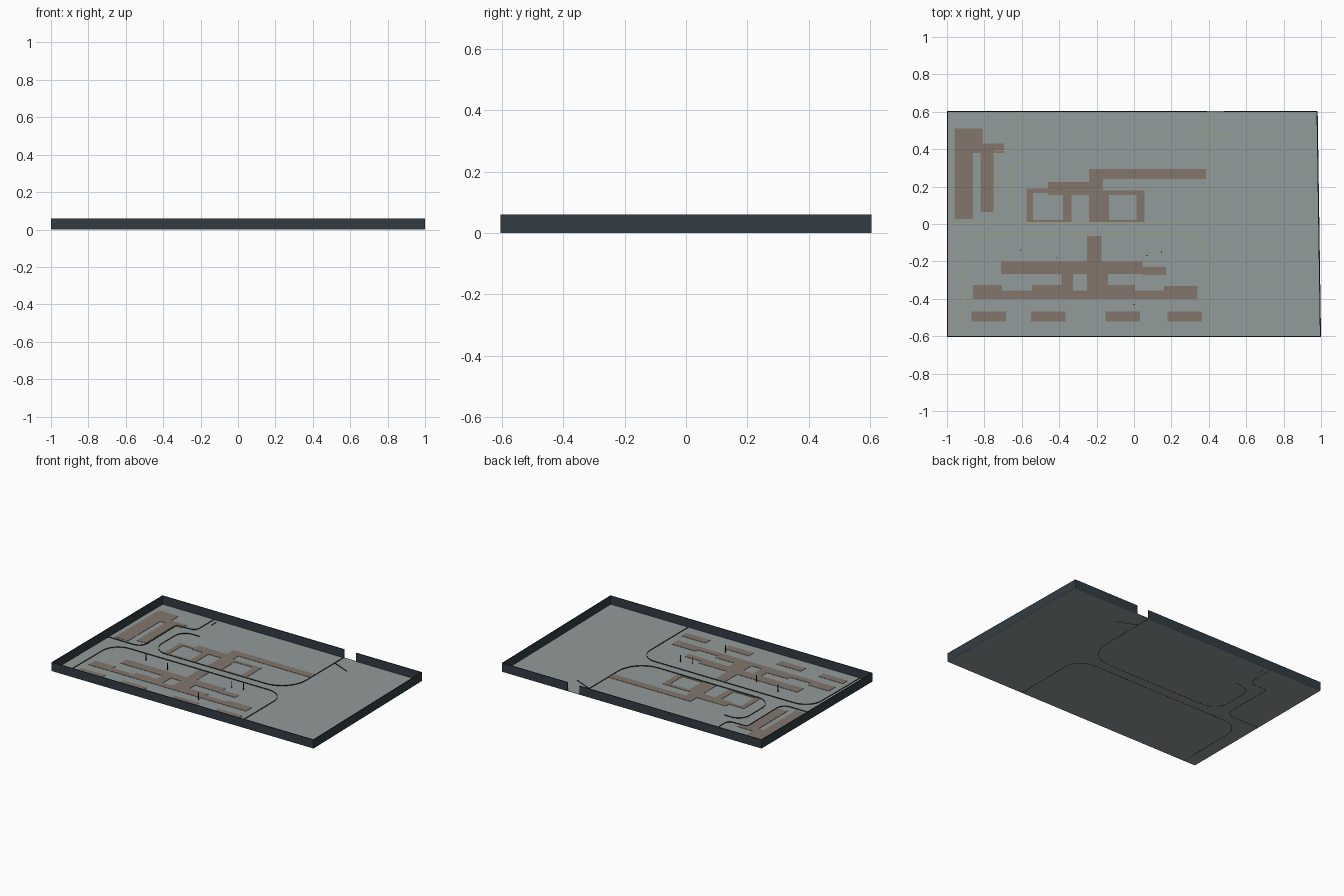
import bpy, bmesh, math
from mathutils import Vector

if "Cube" in bpy.data.objects:
    bpy.data.objects.remove(bpy.data.objects["Cube"])


def mat(name, rgb):
    m = bpy.data.materials.new(name)
    m.diffuse_color = (*rgb, 1)
    m.use_nodes = True
    m.node_tree.nodes["Principled BSDF"].inputs["Base Color"].default_value = m.diffuse_color
    return m


FLOOR = mat("concrete grey", (0.29, 0.325, 0.325))
PATH = mat("paving brown", (0.225, 0.183, 0.152))
WALL = mat("dark slate", (0.032, 0.045, 0.057))
CURB = mat("curb black", (0.012, 0.014, 0.014))
YELLOW = mat("curb yellow", (0.40, 0.37, 0.12))


def finish(name, bm, mats):
    me = bpy.data.meshes.new(name)
    bmesh.ops.recalc_face_normals(bm, faces=bm.faces)
    bm.to_mesh(me)
    bm.free()
    for m in mats:
        me.materials.append(m)
    ob = bpy.data.objects.new(name, me)
    bpy.context.collection.objects.link(ob)
    return ob


def prism(bm, pts, z0, z1):
    lo = [bm.verts.new((x, y, z0)) for x, y in pts]
    hi = [bm.verts.new((x, y, z1)) for x, y in pts]
    bm.faces.new(lo[::-1])
    bm.faces.new(hi)
    n = len(pts)
    for i in range(n):
        j = (i + 1) % n
        bm.faces.new((lo[i], lo[j], hi[j], hi[i]))


def strip(bm, pts, w, z0, z1):
    """Upright ribbon of width w following a polyline."""
    p = [Vector(q) for q in pts]
    rows = []
    for i, q in enumerate(p):
        d = (p[min(i + 1, len(p) - 1)] - p[max(i - 1, 0)]).normalized()
        s = Vector((-d.y, d.x)) * w / 2
        rows.append([bm.verts.new((*(q + s * k), z))
                     for k, z in ((1, z0), (1, z1), (-1, z1), (-1, z0))])
    for a, b in zip(rows, rows[1:]):
        for k in range(4):
            f = bm.faces.new((a[k], a[(k + 1) % 4], b[(k + 1) % 4], b[k]))
            f.material_index = 1 if k == 1 else 0
    bm.faces.new(rows[0])
    bm.faces.new(rows[-1][::-1])


def rounded(pts, seg=8):
    """Polyline of (x, y, radius) with rounded corners."""
    out = []
    for i, (x, y, r) in enumerate(pts):
        c = Vector((x, y))
        if r == 0:
            out.append(c)
            continue
        a = c + (Vector(pts[i - 1][:2]) - c).normalized() * r
        b = c + (Vector(pts[i + 1][:2]) - c).normalized() * r
        ctr = a + b - c
        for k in range(seg + 1):
            t = k / seg * math.pi / 2
            out.append(ctr + (a - ctr) * math.cos(t) + (b - ctr) * math.sin(t))
    return out


# Floor slab
BL, BR, TR, TL = (-1, -.605), (1, -.605), (.982, .605), (-1, .605)
bm = bmesh.new()
prism(bm, [BL, BR, TR, TL], 0, 0.002)
finish("floor_slab", bm, [FLOOR])

# Boundary walls, with the gateway gap in the back wall
T = 0.006
runs = {
    "front_wall": [(-1, -.605), (1, -.605), (1 - T, -.605 + T), (-1 + T, -.605 + T)],
    "right_wall": [(1, -.605), (.982, .605), (.982 - T, .605 - T), (1 - T, -.605 + T)],
    "left_wall": [(-1, -.605), (-1 + T, -.605 + T), (-1 + T, .605 - T), (-1, .605)],
    "back_wall_long": [(-1, .605), (-1 + T, .605 - T), (.39, .605 - T), (.39, .605)],
    "back_wall_short": [(.48, .605), (.48, .605 - T), (.982 - T, .605 - T), (.982, .605)],
}
for name, pts in runs.items():
    bm = bmesh.new()
    prism(bm, pts, 0, 0.06)
    finish(name, bm, [WALL])

# Brown paving: x0, x1, y0, y1
groups = {
    "west_paving": [
        (-.96, -.86, .027, .51), (-.86, -.81, .38, .51),
        (-.81, -.695, .38, .43), (-.82, -.75, .065, .38)],
    "north_paving": [
        (-.24, .385, .24, .295), (-.24, -.165, .01, .24), (-.46, -.24, .155, .225),
        (-.575, -.46, .165, .19), (-.575, -.54, .01, .165), (-.38, -.335, .01, .155),
        (-.54, -.38, .01, .022), (-.165, -.135, .01, .18), (-.135, .055, .155, .18),
        (.013, .055, .01, .155), (-.135, .013, .01, .022)],
    "south_paving": [
        (-.25, -.175, -.2, -.065), (-.71, .045, -.268, -.2), (.045, .17, -.273, -.23),
        (-.388, -.325, -.355, -.268), (-.25, -.14, -.355, -.268),
        (-.86, .34, -.4, -.355), (-.86, -.705, -.355, -.327),
        (-.545, -.388, -.355, -.327), (-.14, .005, -.355, -.327),
        (.16, .34, -.355, -.332)],
    "south_pads": [(x, x + .185, -.52, -.467) for x in (-.87, -.55, -.153, .178)],
}
for name, rects in groups.items():
    bm = bmesh.new()
    for x0, x1, y0, y1 in rects:
        prism(bm, [(x0, y0), (x1, y0), (x1, y1), (x0, y1)], 0.001, 0.004)
    finish(name, bm, [PATH])

# Thin road curbs
curbs = {
    "south_curb": [(.4, -.6, 0), (.4, -.06, .12), (-.907, -.06, .12), (-.91, -.6, 0)],
    "north_curb": [(.387, .6, 0), (.387, .005, .18), (-.663, .005, .11),
                   (-.663, .338, .08), (-.53, .338, 0)],
    "west_curb": [(-.6, .6, 0), (-.6, .395, .04), (-.742, .395, .015),
                  (-.738, .005, .06), (-.995, .005, 0)],
    "gate_curb": [(.39, .5, 0), (.52, .445, 0)],
    "north_stub_curb": [(-.565, .52, 0), (-.565, .57, 0)],
}
for name, pts in curbs.items():
    bm = bmesh.new()
    strip(bm, rounded(pts), 0.003, -0.0004, 0.007)
    ob = finish(name, bm, [CURB, YELLOW])
    for v in ob.data.vertices:
        v.co.z = max(v.co.z, -0.0004)

# Lamp posts in the southern block
for i, (x, y) in enumerate([(-.605, -.14), (-.413, -.18), (.07, -.168),
                            (.148, -.15), (0, -.43)]):
    bm = bmesh.new()
    bmesh.ops.create_cone(bm, cap_ends=True, segments=6, radius1=.003, radius2=.003, depth=.048)
    bmesh.ops.translate(bm, verts=bm.verts, vec=(x, y, .026))
    finish(f"post_{i + 1}", bm, [CURB])
